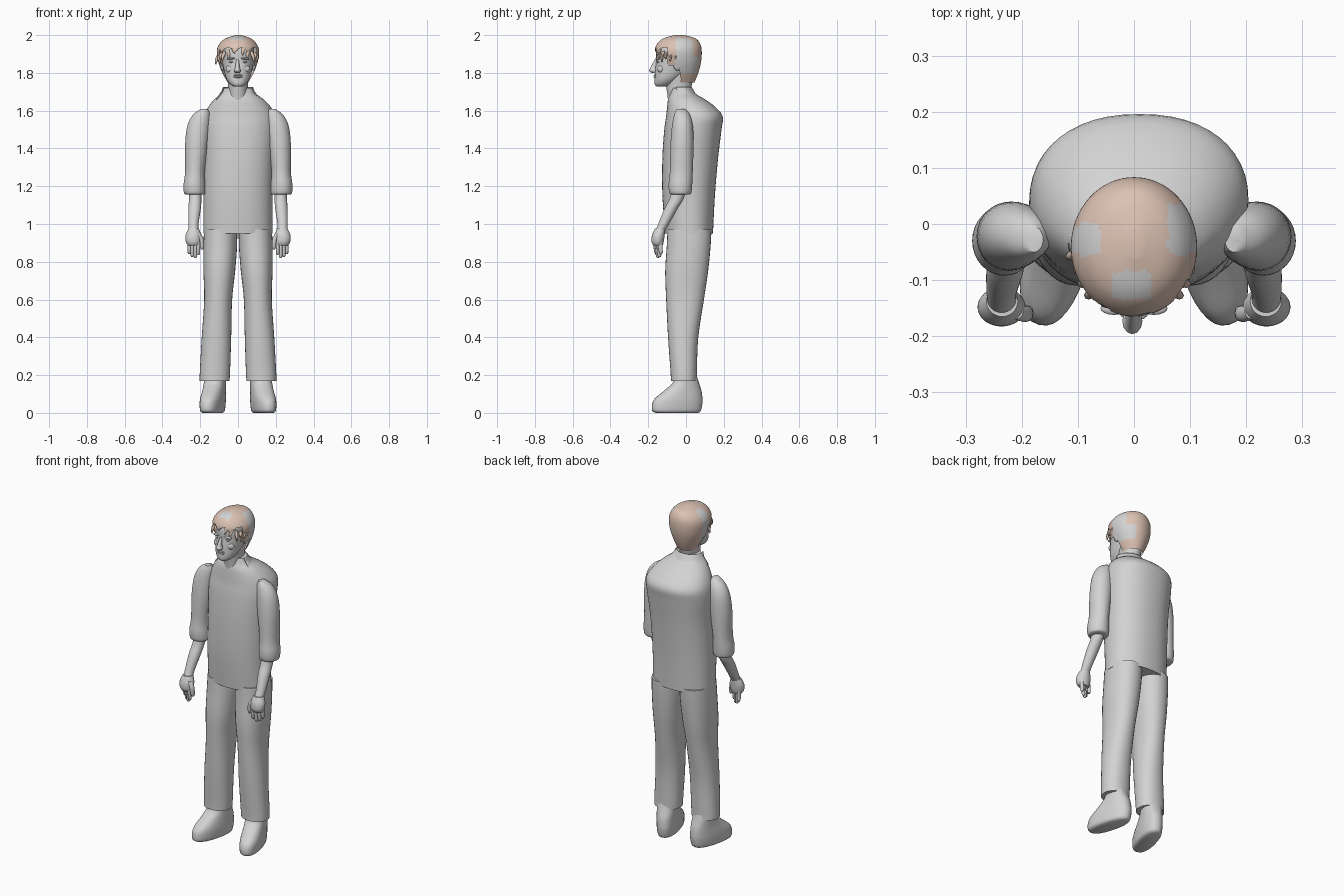
import bpy, bmesh, math, random
from mathutils import Matrix, Vector

random.seed(4)
old = bpy.data.objects.get("Cube")
if old:
    bpy.data.objects.remove(old)


def material(name, rgb):
    m = bpy.data.materials.new(name)
    m.use_nodes = True
    m.diffuse_color = (*rgb, 1)
    m.node_tree.nodes["Principled BSDF"].inputs["Base Color"].default_value = (*rgb, 1)
    return m


grey = material("plain grey", (0.65, 0.65, 0.65))
peach = material("peach hair", (0.72, 0.54, 0.45))


def finish(name, bm, mats):
    bmesh.ops.recalc_face_normals(bm, faces=bm.faces)
    me = bpy.data.meshes.new(name)
    bm.to_mesh(me)
    bm.free()
    for m in mats:
        me.materials.append(m)
    for p in me.polygons:
        p.use_smooth = True
    me.set_sharp_from_angle(angle=math.radians(50))
    ob = bpy.data.objects.new(name, me)
    bpy.context.collection.objects.link(ob)
    return ob


def smooth_rings(rings, steps):
    """Catmull-Rom interpolation between the key sections."""
    out = []
    last = len(rings) - 1
    for i in range(last):
        a, b, c, d = (rings[max(0, min(last, i + k))] for k in (-1, 0, 1, 2))
        for s in range(steps):
            t = s / steps
            out.append([q + t * (r - p + t * (2*p - 5*q + 4*r - u + t * (3*(q - r) + u - p))) / 2
                        for p, q, r, u in zip(a, b, c, d)])
    return out + [list(rings[-1])]


def loft(name, rings, side=1, sides=32, steps=4, power=1.0, caps=True, mats=(grey,),
         keep=None, paint=None, turn=None):
    """Stack horizontal oval sections given as (z, centre x, half width, front y, back y)."""
    bm = bmesh.new()
    loops = []
    for z, cx, rx, y0, y1 in smooth_rings(rings, steps):
        loop = []
        for k in range(sides):
            a = math.tau * k / sides
            c, s = math.cos(a), math.sin(a)
            x = math.copysign(abs(c) ** power, c) * rx
            y = math.copysign(abs(s) ** power, s) * (y1 - y0) / 2
            loop.append(bm.verts.new((side * (cx + x), (y0 + y1) / 2 + y, z)))
        loops.append(loop)
    for lo, hi in zip(loops, loops[1:]):
        for k in range(sides):
            n = (k + 1) % sides
            bm.faces.new((lo[k], lo[n], hi[n], hi[k]))
    if caps:
        bm.faces.new(loops[0])
    bm.faces.new(loops[-1])
    if turn:
        angle, pivot = turn
        bmesh.ops.rotate(bm, verts=bm.verts, cent=(side * pivot, 0, 0),
                         matrix=Matrix.Rotation(side * angle, 3, "Z"))
    if keep:
        gone = [f for f in bm.faces if not keep(f.calc_center_median())]
        bmesh.ops.delete(bm, geom=gone, context="FACES")
    if paint:
        for f in bm.faces:
            f.material_index = paint(f.calc_center_median())
    return finish(name, bm, mats)


def ball(name, centre, size, tilt=0.0):
    bm = bmesh.new()
    bmesh.ops.create_uvsphere(bm, u_segments=16, v_segments=10, radius=1)
    m = Matrix.Translation(centre) @ Matrix.Rotation(tilt, 4, "Y") @ Matrix.Diagonal((*size, 1))
    bmesh.ops.transform(bm, matrix=m, verts=bm.verts)
    return finish(name, bm, (grey,))


# Shirt body, with a broad rounded back and a narrow collar
loft("shirt", [
    (0.95, 0, .183, -.11, .143), (1.15, 0, .183, -.125, .153), (1.35, .005, .186, -.125, .17),
    (1.5, .008, .195, -.115, .188), (1.57, .01, .19, -.105, .194), (1.62, .008, .165, -.1, .155),
    (1.66, .005, .13, -.095, .1), (1.69, .003, .092, -.085, .05), (1.72, .003, .076, -.075, .025)],
    sides=48, power=.9)

# Raised back collar, open at the throat
collar = loft("collar", [(1.66, 0, .118, -.13, .07), (1.7, 0, .09, -.11, .045),
                         (1.725, 0, .08, -.11, .03)],
              caps=False, keep=lambda c: c.y > -.055 and c.z < 1.724)
collar.modifiers.new("cloth", "SOLIDIFY").thickness = .006

# Neck and head
loft("neck", [(1.6, 0, .05, -.09, 0), (1.68, 0, .05, -.098, .01),
              (1.73, 0, .052, -.105, .03), (1.8, 0, .06, -.11, .04)])
loft("head", [
    (1.727, 0, .022, -.155, -.1), (1.74, 0, .042, -.165, -.07), (1.77, 0, .062, -.166, -.03),
    (1.82, 0, .076, -.163, .03), (1.86, 0, .083, -.158, .055), (1.91, 0, .086, -.157, .06),
    (1.95, 0, .08, -.14, .05), (1.975, 0, .05, -.1, .01)], power=.92)
loft("nose", [(1.8, -.003, .013, -.182, -.15), (1.812, -.003, .018, -.196, -.15),
              (1.825, -.003, .013, -.19, -.15), (1.87, -.003, .007, -.166, -.14)], sides=12)
for z in (1.778, 1.787):
    ball("lip", (0, -.16, z), (.025, .012, .005))
ball("chin", (0, -.152, 1.744), (.022, .014, .014))
for s, label in ((1, "left"), (-1, "right")):
    ball(label + "_eye", (s * .034, -.146, 1.858), (.013, .009, .006))
    ball(label + "_brow", (s * .036, -.15, 1.876), (.024, .012, .006), s * .1)
    ball(label + "_cheek", (s * .04, -.132, 1.82), (.025, .02, .022))
    ball(label + "_ear", (s * .086, -.045, 1.845), (.012, .022, .034), s * .15)


# Hair cap, cut away around the face, with bare grey patches
def hair_area(c):
    line = 1.925 + .012 * math.sin(c.x * 90)
    if c.z > line:
        return True
    return c.y > (-.1 if c.z > 1.84 else -.03)


def hair_patch(c):
    back = .035 if c.x > 0 else 0
    strip = abs(c.x) > .06 and -.055 < c.y < back and c.z > 1.8
    crown = -.04 < c.x < .03 and -.135 < c.y < -.085 and c.z > 1.94
    nape = c.x > .04 and c.y > 0 and 1.8 < c.z < 1.88
    return int(strip or crown or nape)


loft("hair", [
    (1.75, 0, .055, -.09, .045), (1.8, 0, .083, -.13, .065), (1.86, 0, .105, -.15, .08),
    (1.92, 0, .112, -.165, .083), (1.96, 0, .094, -.148, .072), (1.985, .002, .062, -.115, .045),
    (2, .003, .015, -.06, -.01)],
    sides=64, steps=6, caps=False, mats=(peach, grey), keep=hair_area, paint=hair_patch)

# Loose locks along the forehead and temples
for i in range(13):
    a = math.pi * (i / 12)
    x, y = .108 * math.cos(a), -.06 - .098 * math.sin(a)
    z = 1.95 - .05 * abs(math.cos(a))
    drop = random.uniform(.03, .06)
    lean = random.uniform(-.012, .012)
    loft("hair_lock", [(z - drop, x + lean, .002, y - .002, y + .004),
                       (z - drop / 2, x + lean / 2, .009, y - .005, y + .01),
                       (z, x * .92, .008, y + .004, y + .018)], sides=8, mats=(peach,))

# Limbs, the same on both sides
for s, label in ((1, "left"), (-1, "right")):
    loft(label + "_sleeve", [
        (1.155, .228, .045, -.075, .015), (1.165, .23, .056, -.088, .028),
        (1.21, .231, .057, -.092, .033), (1.28, .228, .052, -.085, .036),
        (1.42, .219, .061, -.082, .04), (1.52, .208, .06, -.074, .036),
        (1.58, .192, .045, -.062, .02), (1.61, .178, .016, -.05, -.005)], side=s)
    loft(label + "_forearm", [
        (.96, .235, .026, -.165, -.115), (1.0, .236, .027, -.147, -.09),
        (1.08, .23, .033, -.115, -.045), (1.14, .226, .033, -.085, -.01),
        (1.22, .225, .035, -.065, .01)], side=s)
    loft(label + "_palm", [
        (.885, .235, .03, -.172, -.125), (.905, .236, .04, -.182, -.118),
        (.94, .236, .042, -.18, -.113), (.975, .235, .028, -.165, -.11)], side=s)
    loft(label + "_thumb", [
        (.865, .189, .007, -.165, -.15), (.88, .19, .011, -.172, -.145),
        (.92, .195, .013, -.175, -.145), (.95, .212, .015, -.17, -.14)], side=s, sides=12)
    # Four fingers fanned across the palm
    for i, tip in enumerate((.835, .82, .824, .84)):
        x, y = .21 + .016 * i, -.158 + .008 * i
        loft(label + "_finger", [
            (tip, x, .004, y - .002, y + .006), (tip + .01, x, .009, y - .008, y + .011),
            (.87, x, .01, y - .013, y + .01), (.91, x, .01, y - .014, y + .01)], side=s, sides=12)
    loft(label + "_trouser_leg", [
        (.17, .124, .079, -.08, .058), (.22, .122, .08, -.082, .058),
        (.4, .114, .078, -.095, .065), (.6, .105, .074, -.105, .095),
        (.75, .099, .084, -.11, .117), (.88, .094, .089, -.102, .13),
        (.97, .092, .088, -.098, .135)], side=s, power=.92)
    loft(label + "_shoe", [
        (0, .122, .043, -.165, .065), (.012, .122, .054, -.184, .08),
        (.05, .122, .058, -.183, .088), (.08, .122, .058, -.165, .088),
        (.12, .122, .056, -.115, .082), (.16, .122, .056, -.07, .068),
        (.2, .122, .058, -.06, .055)], side=s, power=.85, turn=(.26, .122))
